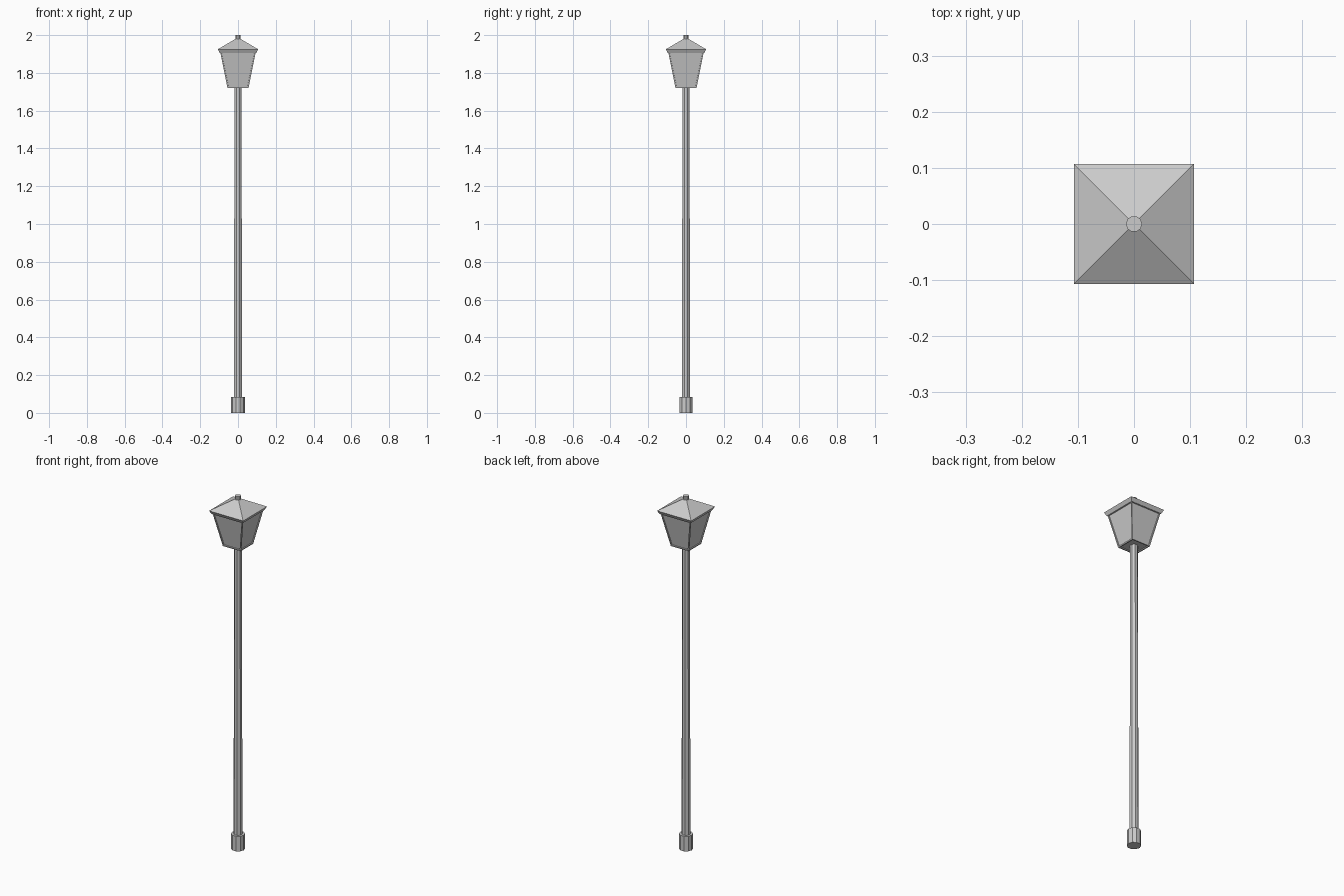
import bpy, bmesh, math

if "Cube" in bpy.data.objects:
    bpy.data.objects.remove(bpy.data.objects["Cube"])

def tube(name, sides, z0, z1, r0, r1):
    # tapered low-poly cylinder with flats facing the axes
    bpy.ops.mesh.primitive_cone_add(vertices=sides, radius1=r0, radius2=r1, depth=z1 - z0,
                                    location=(0, 0, (z0 + z1) / 2),
                                    rotation=(0, 0, math.pi / sides))
    bpy.context.object.name = name

def square_loft(name, levels, inset=0.0, depth=0.0):
    # stack of square rings (half width, z), optionally with recessed panels
    bm = bmesh.new()
    rings = [[bm.verts.new((sx * h, sy * h, z)) for sx, sy in ((-1, -1), (1, -1), (1, 1), (-1, 1))]
             for h, z in levels]
    panels = [bm.faces.new(rings[0][::-1])]
    bm.faces.new(rings[-1])
    for a, b in zip(rings, rings[1:]):
        for i in range(4):
            j = (i + 1) % 4
            panels.append(bm.faces.new((a[i], a[j], b[j], b[i])))
    bm.normal_update()
    if inset:
        bmesh.ops.inset_individual(bm, faces=panels, thickness=inset)
        bmesh.ops.inset_individual(bm, faces=panels, thickness=0.0005, depth=-depth)
    bmesh.ops.recalc_face_normals(bm, faces=bm.faces)
    me = bpy.data.meshes.new(name)
    bm.to_mesh(me)
    bm.free()
    bpy.context.collection.objects.link(bpy.data.objects.new(name, me))

# post
tube("base", 10, 0, 0.085, 0.036, 0.036)
tube("pole", 8, 0.08, 1.73, 0.0235, 0.02)
# lantern with recessed panes
square_loft("lantern", [(0.056, 1.72), (0.094, 1.91)], 0.009, 0.005)
# roof: bevelled eave and pyramid
square_loft("roof", [(0.096, 1.905), (0.107, 1.925), (0.008, 1.983)])
tube("finial", 10, 1.972, 2.0, 0.0145, 0.0145)
